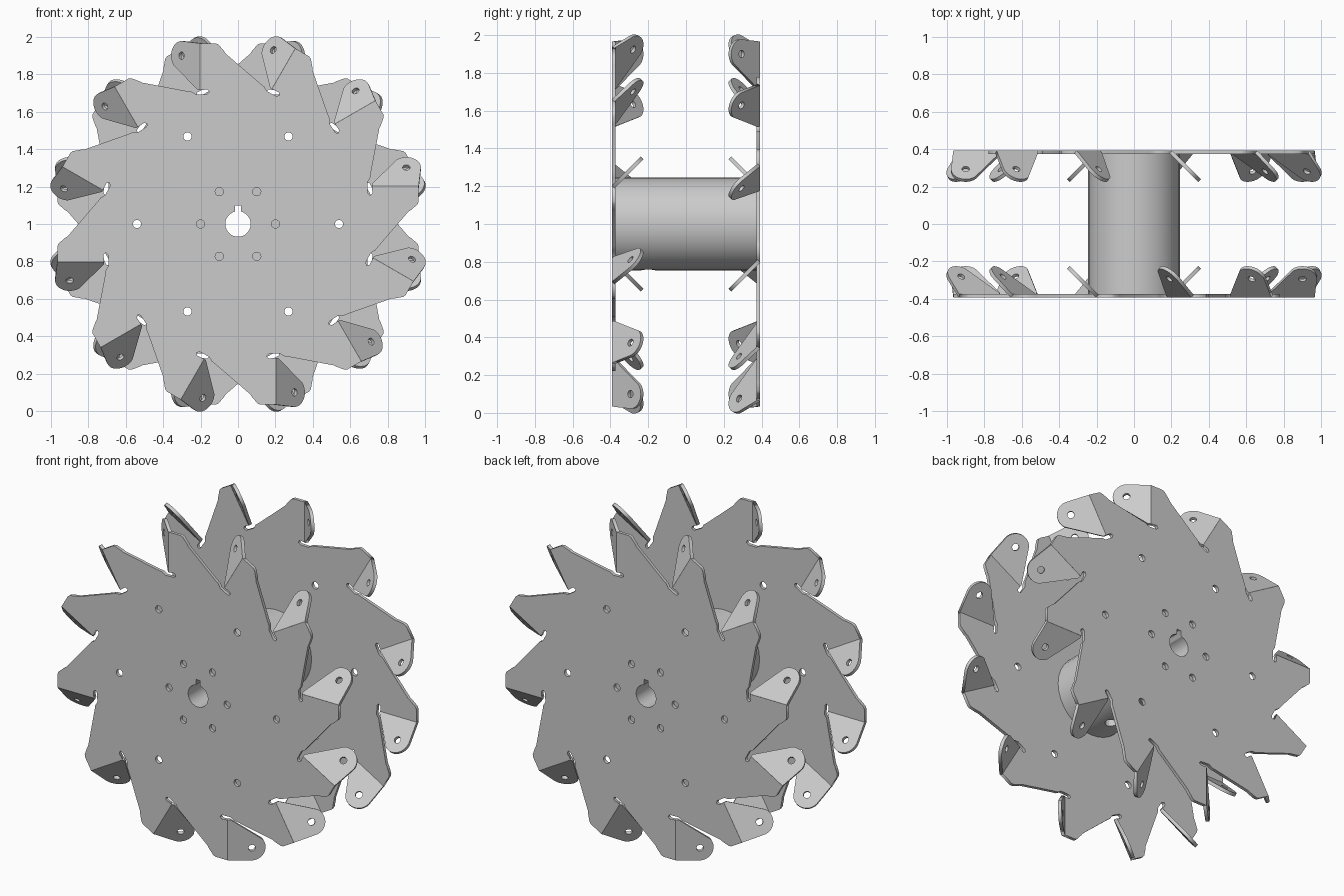
import bpy, bmesh, math
from math import sin, cos, radians, pi
from mathutils import Matrix, Vector

if "Cube" in bpy.data.objects:
    bpy.data.objects.remove(bpy.data.objects["Cube"])

T = 0.01          # half sheet thickness
Y = 0.383         # plate mid-plane distance from centre
FOLD_X = -0.2


def circle(r, cx=0, cy=0, n=20):
    return [(cx + r * cos(2 * pi * i / n), cy + r * sin(2 * pi * i / n)) for i in range(n)]


def slab(loops, half):
    """Filled 2D outlines (inner loops become holes), extruded both ways, as a mesh."""
    cu = bpy.data.curves.new("profile", 'CURVE')
    cu.dimensions = '2D'
    cu.fill_mode = 'BOTH'
    cu.extrude = half
    for pts in loops:
        sp = cu.splines.new('POLY')
        sp.points.add(len(pts) - 1)
        for p, (x, y) in zip(sp.points, pts):
            p.co = (x, y, 0, 1)
        sp.use_cyclic_u = True
    ob = bpy.data.objects.new("profile", cu)
    bpy.context.collection.objects.link(ob)
    bpy.context.view_layer.update()
    dg = bpy.context.evaluated_depsgraph_get()
    me = bpy.data.meshes.new_from_object(ob.evaluated_get(dg))
    bpy.data.objects.remove(ob)
    bm = bmesh.new()
    bm.from_mesh(me)
    bmesh.ops.remove_doubles(bm, verts=bm.verts, dist=1e-5)
    bmesh.ops.recalc_face_normals(bm, faces=bm.faces)
    bm.to_mesh(me)
    bm.free()
    return me


def add(name, me):
    ob = bpy.data.objects.new(name, me)
    bpy.context.collection.objects.link(ob)
    return ob


# keyed shaft bore
a0 = math.asin(0.015 / 0.068)
bore = [(0.068 * cos(t), 0.068 * sin(t)) for t in
        [pi / 2 + a0 + (2 * pi - 2 * a0) * i / 32 for i in range(33)]]
bore += [(0.015, 0.1), (-0.015, 0.1)]

# toothed plate outline: one tooth repeated twelve times
tooth = [(-.222, .692), (-.165, .694), (-.152, .706), (-.163, .719), (FOLD_X - .004, .716),
         (FOLD_X - .004, .966), (-.12, .966), (-.105, .96), (-.075, .925), (-.065, .91),
         (.115, .755), (.14, .735)]
outline = []
for k in range(12):
    a = radians(-30 * k)
    outline += [(x * cos(a) - y * sin(a), x * sin(a) + y * cos(a)) for x, y in tooth]
holes = []
for k in range(6):
    a = radians(60 * k)
    holes.append(circle(.022, .2 * cos(a), .2 * sin(a)))
    holes.append(circle(.022, .54 * cos(a), .54 * sin(a)))
plate = slab([outline, bore] + holes, T)

# bent tab with rounded end and roller hole
tab_pts = [(-.004, .716), (.012, .716)]
tab_pts += [(.135 + .078 * cos(radians(t)), .9 + .078 * sin(radians(t))) for t in range(-40, 101, 10)]
tab_pts += [(-.004, .966)]
tab = slab([tab_pts, circle(.02, .135, .9, 16)], T)
c = cos(pi / 4)
bend = Matrix(((-c, 0, c, FOLD_X), (0, 1, 0, 0), (-c, 0, -c, 0), (0, 0, 0, 1)))

# plate and its twelve tabs, joined
bm = bmesh.new()
bm.from_mesh(plate)
for k in range(12):
    m = tab.copy()
    m.transform(Matrix.Rotation(radians(-30 * k), 4, 'Z') @ bend)
    bm.from_mesh(m)
side = bpy.data.meshes.new("side_plate")
bm.to_mesh(side)
bm.free()
side.transform(Matrix.Translation((0, -Y, 0)) @ Matrix.Rotation(pi / 2, 4, 'X'))
for name, ang in (("front_plate", 0), ("back_plate", pi)):
    ob = add(name, side)
    ob.location = (0, 0, 1)
    ob.rotation_euler = (0, 0, ang)

# central hub between the plates
hub_me = slab([circle(.245, n=32), bore], Y - T)
hub_me.transform(Matrix.Translation((0, 0, 1)) @ Matrix.Rotation(pi / 2, 4, 'X'))
hub = add("hub", hub_me)

# set-screw hole in the underside of the hub
bpy.ops.mesh.primitive_cylinder_add(vertices=20, radius=.035, depth=.3, location=(0, -.2, .85))
cutter = bpy.context.object
cutter.name = "screw_hole_cutter"
cutter.hide_render = True
mod = hub.modifiers.new("screw_hole", 'BOOLEAN')
mod.operation = 'DIFFERENCE'
mod.solver = 'EXACT'
mod.object = cutter
bpy.context.view_layer.objects.active = hub
bpy.ops.object.modifier_apply(modifier=mod.name)
bpy.data.objects.remove(cutter)
